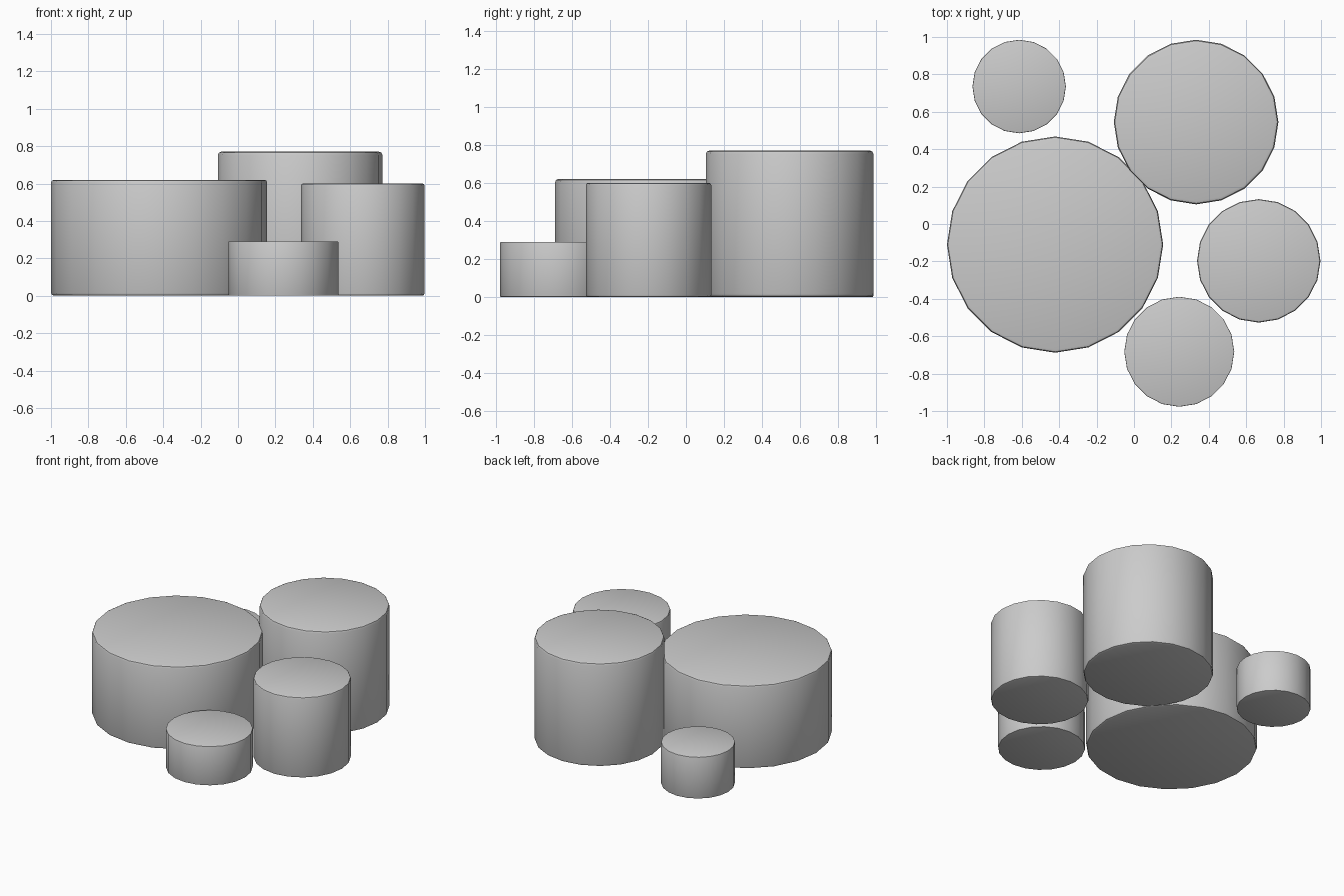
import bpy
import math

if "Cube" in bpy.data.objects:
    bpy.data.objects.remove(bpy.data.objects["Cube"])

SIDES = 20


def drum(name, x, y, radius, height, bevel):
    """Upright 20-sided drum standing on the ground with softened rims."""
    bpy.ops.mesh.primitive_cylinder_add(
        vertices=SIDES, radius=radius, depth=height, location=(x, y, height / 2))
    obj = bpy.context.object
    obj.name = name
    mod = obj.modifiers.new("rim_bevel", 'BEVEL')
    mod.width = bevel
    mod.segments = 2
    mod.limit_method = 'ANGLE'
    mod.angle_limit = math.radians(40)
    bpy.ops.object.modifier_apply(modifier=mod.name)
    bpy.ops.object.shade_smooth_by_angle(angle=math.radians(40))
    return obj


# name, x, y, radius, height, rim bevel
drums = [
    ("wide_drum", -0.422, -0.11, 0.578, 0.62, 0.016),
    ("tall_drum", 0.332, 0.545, 0.44, 0.77, 0.018),
    ("right_drum", 0.667, -0.197, 0.33, 0.60, 0.012),
    ("low_front_drum", 0.242, -0.683, 0.294, 0.29, 0.004),
    ("low_back_drum", -0.614, 0.735, 0.25, 0.31, 0.005),
]
for d in drums:
    drum(*d)
